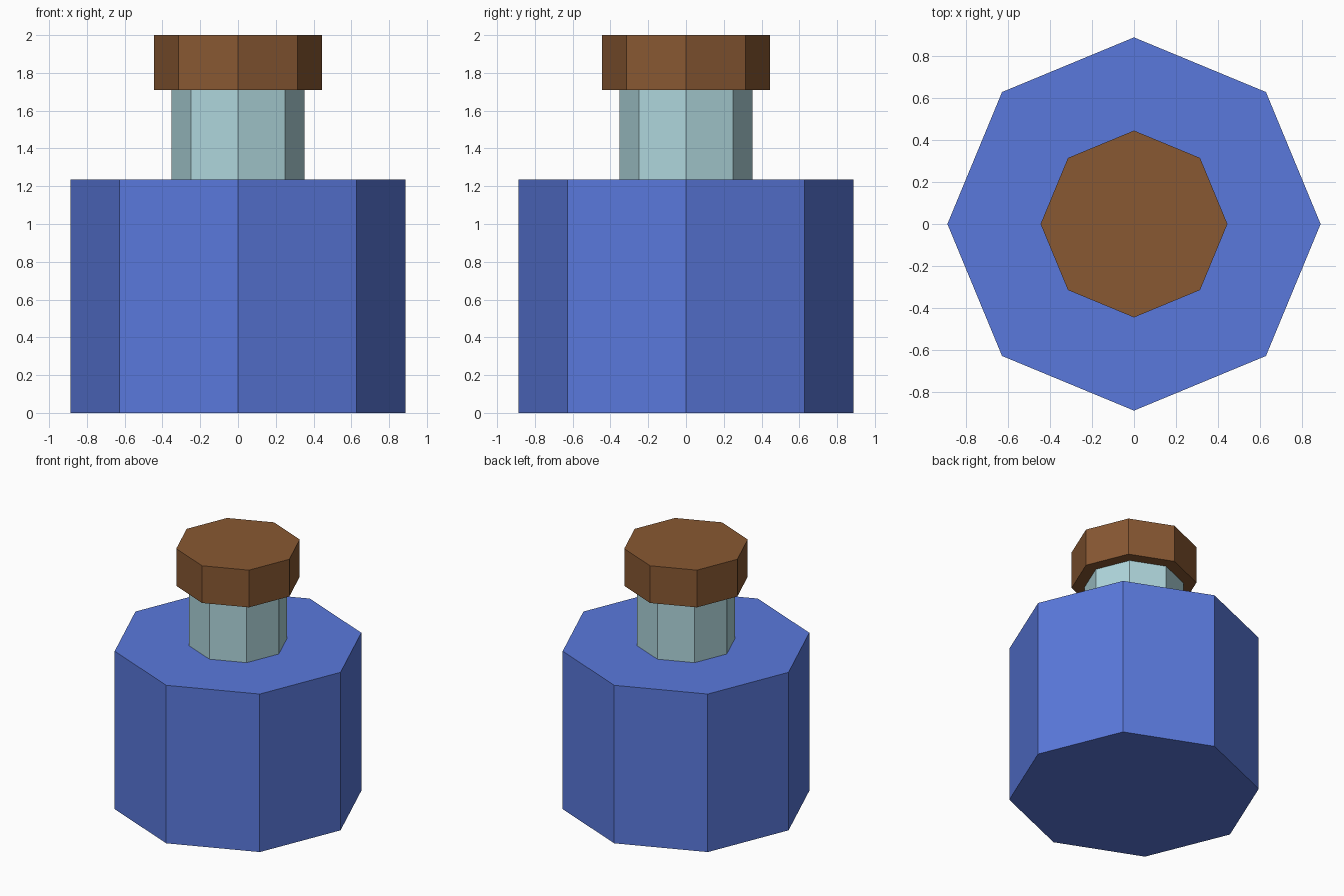
import bpy

if "Cube" in bpy.data.objects:
    bpy.data.objects.remove(bpy.data.objects["Cube"])


def srgb(r, g, b):
    def lin(c):
        c /= 255
        return c / 12.92 if c <= 0.04045 else ((c + 0.055) / 1.055) ** 2.4
    return (lin(r), lin(g), lin(b), 1)


def octagon(name, radius, z0, z1, color_name, color):
    """Flat-shaded eight-sided prism with corners on the x and y axes."""
    bpy.ops.mesh.primitive_cylinder_add(vertices=8, radius=radius, depth=z1 - z0,
                                        location=(0, 0, (z0 + z1) / 2))
    ob = bpy.context.object
    ob.name = name
    mat = bpy.data.materials.new(color_name)
    mat.diffuse_color = color
    mat.use_nodes = True
    mat.node_tree.nodes["Principled BSDF"].inputs["Base Color"].default_value = mat.diffuse_color
    ob.data.materials.append(mat)


# Flask body, glass neck and cork
octagon("bottle_body", 0.887, 0.0, 1.235, "blue liquid", srgb(90, 121, 220))
octagon("bottle_neck", 0.353, 1.235, 1.709, "pale glass", srgb(175, 214, 220))
octagon("cork", 0.444, 1.709, 2.0, "brown cork", srgb(136, 88, 50))
